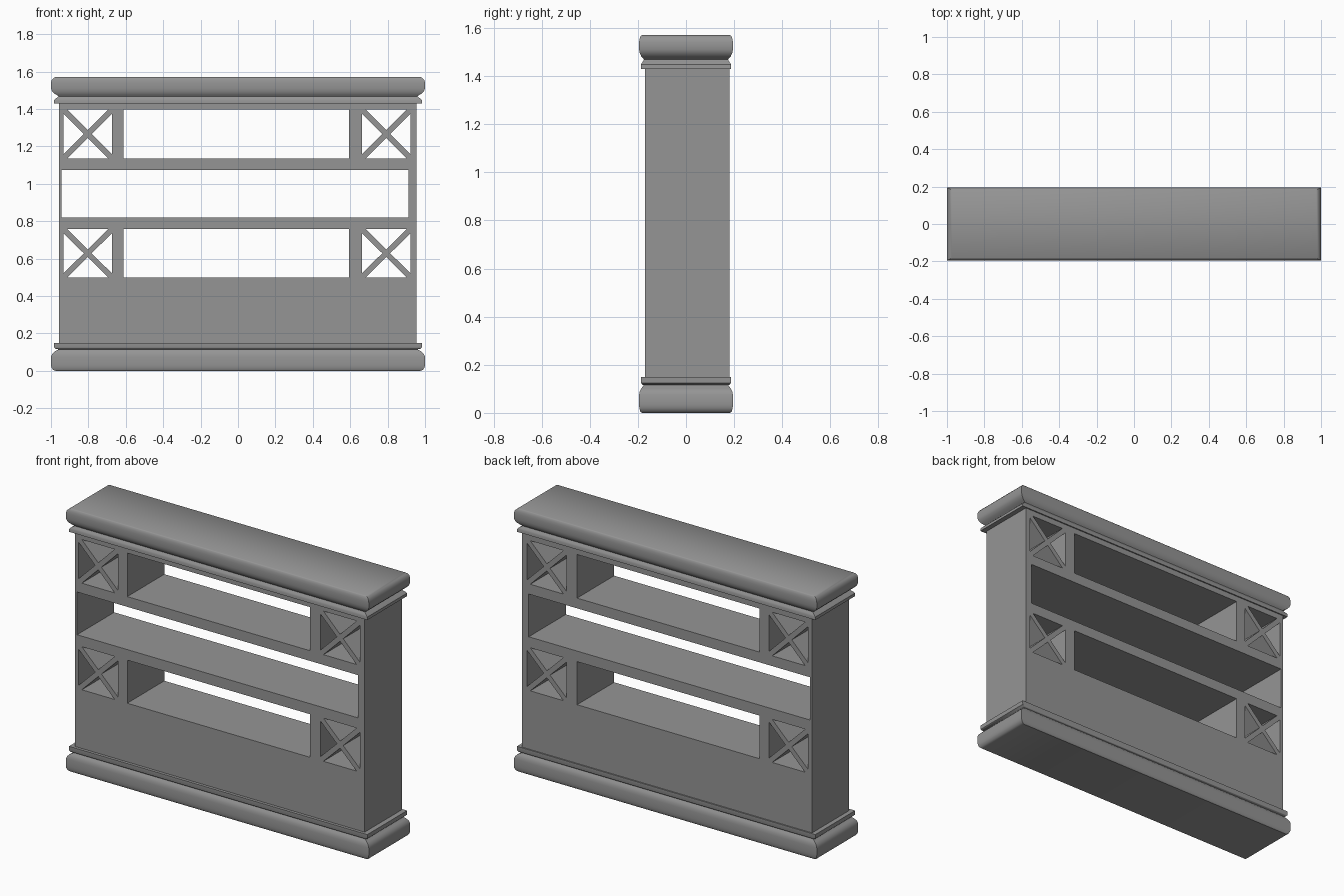
import bpy, bmesh, math

cube = bpy.data.objects.get("Cube")
if cube:
    bpy.data.objects.remove(cube, do_unlink=True)

grey = bpy.data.materials.new("plain grey")
grey.use_nodes = True
colour = (0.3, 0.3, 0.3, 1)
grey.diffuse_color = colour
grey.node_tree.nodes["Principled BSDF"].inputs["Base Color"].default_value = colour

HALF_X, HALF_Y = 1.0, 0.195
FRONT, BACK = -0.17, 0.18


def finish(bm, name):
    bmesh.ops.recalc_face_normals(bm, faces=bm.faces)
    mesh = bpy.data.meshes.new(name)
    bm.to_mesh(mesh)
    bm.free()
    mesh.materials.append(grey)
    obj = bpy.data.objects.new(name, mesh)
    bpy.context.collection.objects.link(obj)
    return obj


def prism(bm, outline, y0, y1):
    """Extrude an x-z outline along y."""
    near = [bm.verts.new((x, y0, z)) for x, z in outline]
    far = [bm.verts.new((x, y1, z)) for x, z in outline]
    bm.faces.new(near)
    bm.faces.new(far[::-1])
    for i in range(len(near)):
        j = (i + 1) % len(near)
        bm.faces.new((near[i], far[i], far[j], near[j]))


def rect(x0, x1, z0, z1):
    return [(x0, z0), (x1, z0), (x1, z1), (x0, z1)]


def moulding(name, profile):
    """Stack rectangular rings; insets are doubled along the length."""
    bm = bmesh.new()
    rings = []
    for inset, z in profile:
        x, y = HALF_X - 2 * inset, HALF_Y - inset
        rings.append([bm.verts.new((sx * x, sy * y, z))
                      for sx, sy in ((-1, -1), (1, -1), (1, 1), (-1, 1))])
    bm.faces.new(rings[0][::-1])
    bm.faces.new(rings[-1])
    for a, b in zip(rings, rings[1:]):
        for i in range(4):
            j = (i + 1) % 4
            bm.faces.new((a[i], a[j], b[j], b[i]))
    obj = finish(bm, name)
    bpy.ops.object.select_all(action="DESELECT")
    obj.select_set(True)
    bpy.context.view_layer.objects.active = obj
    bpy.ops.object.shade_smooth_by_angle(angle=math.radians(40))


# Cabinet carcass
bm = bmesh.new()
prism(bm, rect(-0.958, 0.955, 0.14, 1.44), FRONT, BACK)
cabinet = finish(bm, "cabinet_body")

# Shelf openings, and crossed dividers left standing in the small compartments
cut = bmesh.new()
y0, y1 = FRONT - 0.1, BACK + 0.1
prism(cut, rect(-0.943, 0.912, 0.82, 1.075), y0, y1)
gap = 0.021
for z0, z1 in ((0.5, 0.757), (1.136, 1.396)):
    prism(cut, rect(-0.612, 0.593, z0, z1), y0, y1)
    for x0, x1 in ((-0.933, -0.674), (0.662, 0.923)):
        cx, cz = (x0 + x1) / 2, (z0 + z1) / 2
        for z, s in ((z0, -1), (z1, 1)):
            prism(cut, [(x0 + gap, z), (x1 - gap, z), (cx, cz + s * gap)], y0, y1)
        for x, s in ((x0, -1), (x1, 1)):
            prism(cut, [(x, z0 + gap), (x, z1 - gap), (cx + s * gap, cz)], y0, y1)
cutter = finish(cut, "opening_cutter")
cutter.hide_render = True

mod = cabinet.modifiers.new("openings", "BOOLEAN")
mod.operation = "DIFFERENCE"
mod.solver = "EXACT"
mod.object = cutter
bpy.context.view_layer.objects.active = cabinet
bpy.ops.object.modifier_apply(modifier=mod.name)
bpy.data.objects.remove(cutter, do_unlink=True)

# Rounded plinth with a thin collar above
moulding("base_moulding", [
    (0.012, 0), (0.005, 0.006), (0.001, 0.02), (0, 0.035), (0, 0.075),
    (0.003, 0.09), (0.009, 0.102), (0.018, 0.112), (0.019, 0.115),
    (0.012, 0.118), (0.008, 0.125), (0.0075, 0.15), (0.022, 0.15)])

# Rounded top slab with a thin collar below
moulding("top_moulding", [
    (0.022, 1.43), (0.0075, 1.43), (0.008, 1.447), (0.012, 1.455),
    (0.018, 1.463), (0.02, 1.468), (0.016, 1.474), (0.009, 1.482),
    (0.003, 1.495), (0, 1.51), (0, 1.54), (0.002, 1.555),
    (0.007, 1.566), (0.013, 1.571)])
